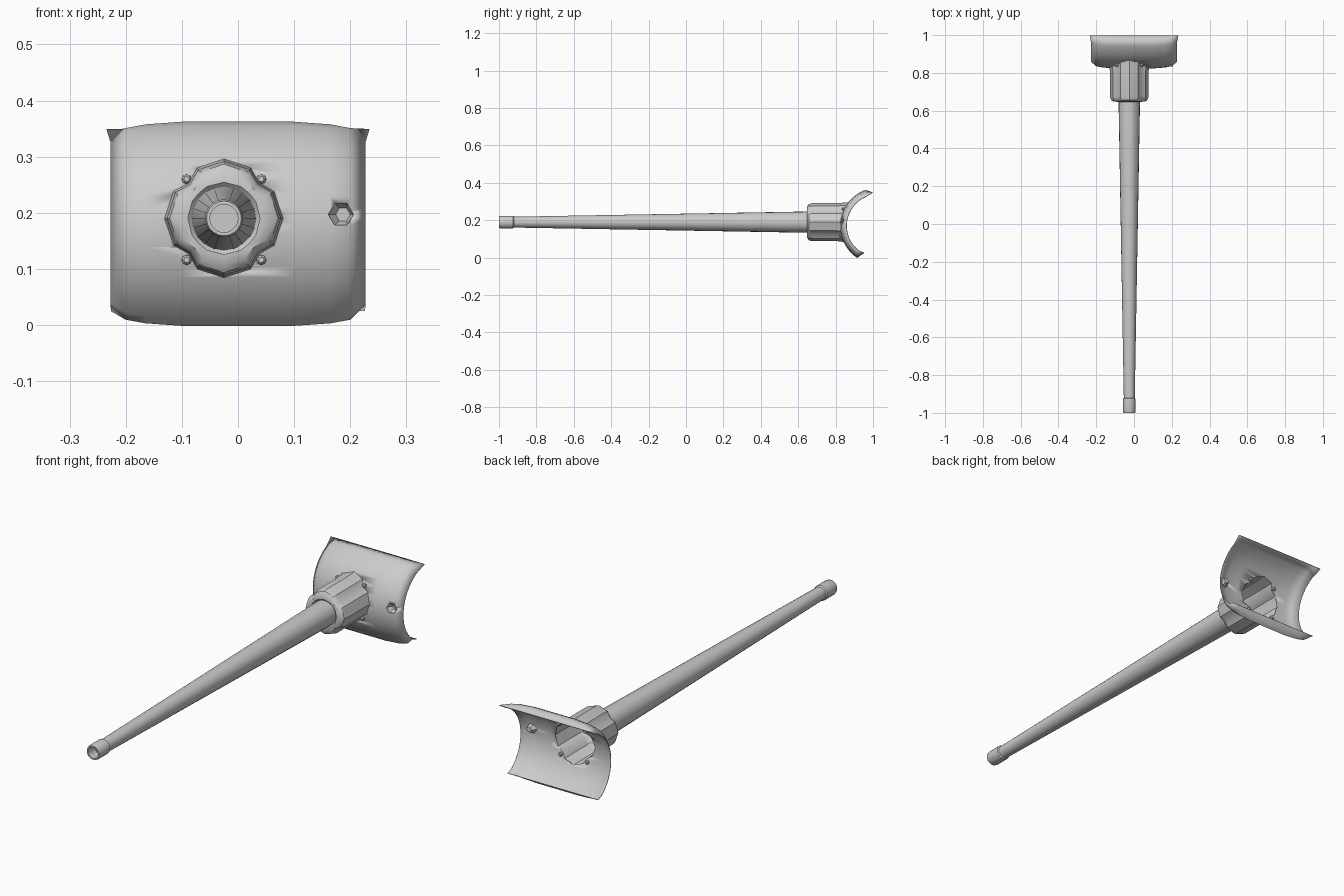
import bpy, bmesh, math

if "Cube" in bpy.data.objects:
    bpy.data.objects.remove(bpy.data.objects["Cube"])

CX, CZ = -0.025, 0.19            # barrel axis
SY, SZ, SR = 1.028, 0.17, 0.203  # shield arc centre and radius

grey = bpy.data.materials.new("plain grey")
grey.diffuse_color = (0.6, 0.6, 0.6, 1)
grey.use_nodes = True
grey.node_tree.nodes["Principled BSDF"].inputs["Base Color"].default_value = grey.diffuse_color


def make(name, rings, closed=True, cap_start=False, cap_end=False, angle=35):
    """Loft a list of equal-length point rings into an object."""
    bm = bmesh.new()
    vs = [[bm.verts.new(p) for p in r] for r in rings]
    n = len(rings[0])
    for a, b in zip(vs, vs[1:]):
        for i in range(n if closed else n - 1):
            j = (i + 1) % n
            bm.faces.new((a[i], a[j], b[j], b[i]))
    if cap_start:
        bm.faces.new(vs[0])
    if cap_end:
        bm.faces.new(vs[-1])
    bmesh.ops.recalc_face_normals(bm, faces=bm.faces)
    me = bpy.data.meshes.new(name)
    bm.to_mesh(me)
    bm.free()
    ob = bpy.data.objects.new(name, me)
    bpy.context.collection.objects.link(ob)
    me.materials.append(grey)
    bpy.ops.object.select_all(action='DESELECT')
    ob.select_set(True)
    bpy.context.view_layer.objects.active = ob
    bpy.ops.object.shade_smooth_by_angle(angle=math.radians(angle))
    return ob


def circle(r, y, n=20, x=CX, z=CZ):
    return [(x + r * math.cos(2 * math.pi * i / n), y,
             z + r * math.sin(2 * math.pi * i / n)) for i in range(n)]


def shield_y(z):
    return SY - math.sqrt(SR ** 2 - (z - SZ) ** 2)


# tapered barrel with muzzle ring and recessed bore
profile = [(0.025, -0.95), (0.025, -1.0), (0.031, -1.0), (0.034, -0.99),
           (0.034, -0.925), (0.029, -0.92), (0.057, 0.66)]
make("barrel", [circle(r, y) for r, y in profile], cap_start=True, cap_end=True)

# four-lobed collar outline, built from one quarter
quarter = [(0.104, 0), (0.0885, 0.047), (0.062, 0.062), (0.047, 0.0885)]
lobes = []
for k in range(4):
    c, s = [(1, 0), (0, 1), (-1, 0), (0, -1)][k]
    lobes += [(x * c - z * s, x * s + z * c) for x, z in quarter]


def lobe_ring(scale, y=None, roundness=0.0):
    ring = []
    for x, z in lobes:
        d = math.hypot(x, z)
        k = scale * ((1 - roundness) + roundness * 0.104 / d)
        px, pz = CX + x * k, CZ + z * k
        ring.append((px, shield_y(pz) if y is None else y, pz))
    return ring


make("collar", [lobe_ring(0.54, 0.655, 1), lobe_ring(0.62, 0.647, 0.9),
                lobe_ring(0.80, 0.648, 0.3), lobe_ring(0.93, 0.657),
                lobe_ring(0.98, 0.675), lobe_ring(0.98, 0.81),
                lobe_ring(1.02)])

# curved shield: side edges and end lips are folded inward
stations = [(0.0, 0.0), (0.10, 0.0), (0.165, 0.005), (0.20, 0.012), (0.226, 0.034)]
stations = [(-x, d) for x, d in reversed(stations[1:])] + stations
LOW, HIGH, N = -56, 70, 24
rows = []


def lip(y, z, half):
    return [(x / 0.226 * half, y, z) for x, d in stations]


rows.append(lip(0.952, 0.026, 0.226))
for i in range(N + 1):
    a = math.radians(LOW + (HIGH - LOW) * i / N)
    row = []
    for x, d in stations:
        if i in (0, N) and abs(x) > 0.21:   # chamfered corners
            a2, x2 = a * 0.93, x
        else:
            a2, x2 = a, x
        row.append((x2, SY - (SR - d) * math.cos(a2), SZ + (SR - d) * math.sin(a2)))
    rows.append(row)
rows.append(lip(0.998, 0.348, 0.234))
shield = make("shield", rows, closed=False, angle=50)
low = min(v.co.z for v in shield.data.vertices)
for v in shield.data.vertices:           # stand the lower edge on the ground
    if v.co.z < 0.02:
        v.co.z -= low * (0.02 - v.co.z) / (0.02 - low)
sol = shield.modifiers.new("sheet", 'SOLIDIFY')
sol.thickness = 0.003
sol.offset = 0

# openings for the collar and the small side port
PX, PZ = 0.183, 0.197
cut_a = make("collar_cutter", [lobe_ring(0.97, 0.7), lobe_ring(0.97, 0.95)],
             cap_start=True, cap_end=True)
cut_b = make("port_cutter", [circle(0.022, 0.75, 6, PX, PZ), circle(0.022, 0.95, 6, PX, PZ)],
             cap_start=True, cap_end=True)
for c in (cut_a, cut_b):
    m = shield.modifiers.new("opening", 'BOOLEAN')
    m.operation = 'DIFFERENCE'
    m.solver = 'EXACT'
    m.object = c
    c.hide_render = True
    c.hide_set(True)

# sunken side port behind the opening
make("side_port", [circle(0.023, 0.834, 6, PX, PZ), circle(0.013, 0.856, 6, PX + 0.004, PZ)],
     cap_end=True, angle=20)

# four bolts round the collar
for sx in (-1, 1):
    for sz in (-1, 1):
        x, z = CX + sx * 0.0665, CZ - 0.002 + sz * 0.072
        y = shield_y(z)
        make("bolt", [circle(0.005, y - 0.012, 8, x, z), circle(0.009, y - 0.007, 8, x, z),
                      circle(0.009, y + 0.007, 8, x, z), circle(0.005, y + 0.012, 8, x, z)],
             cap_start=True, cap_end=True)
